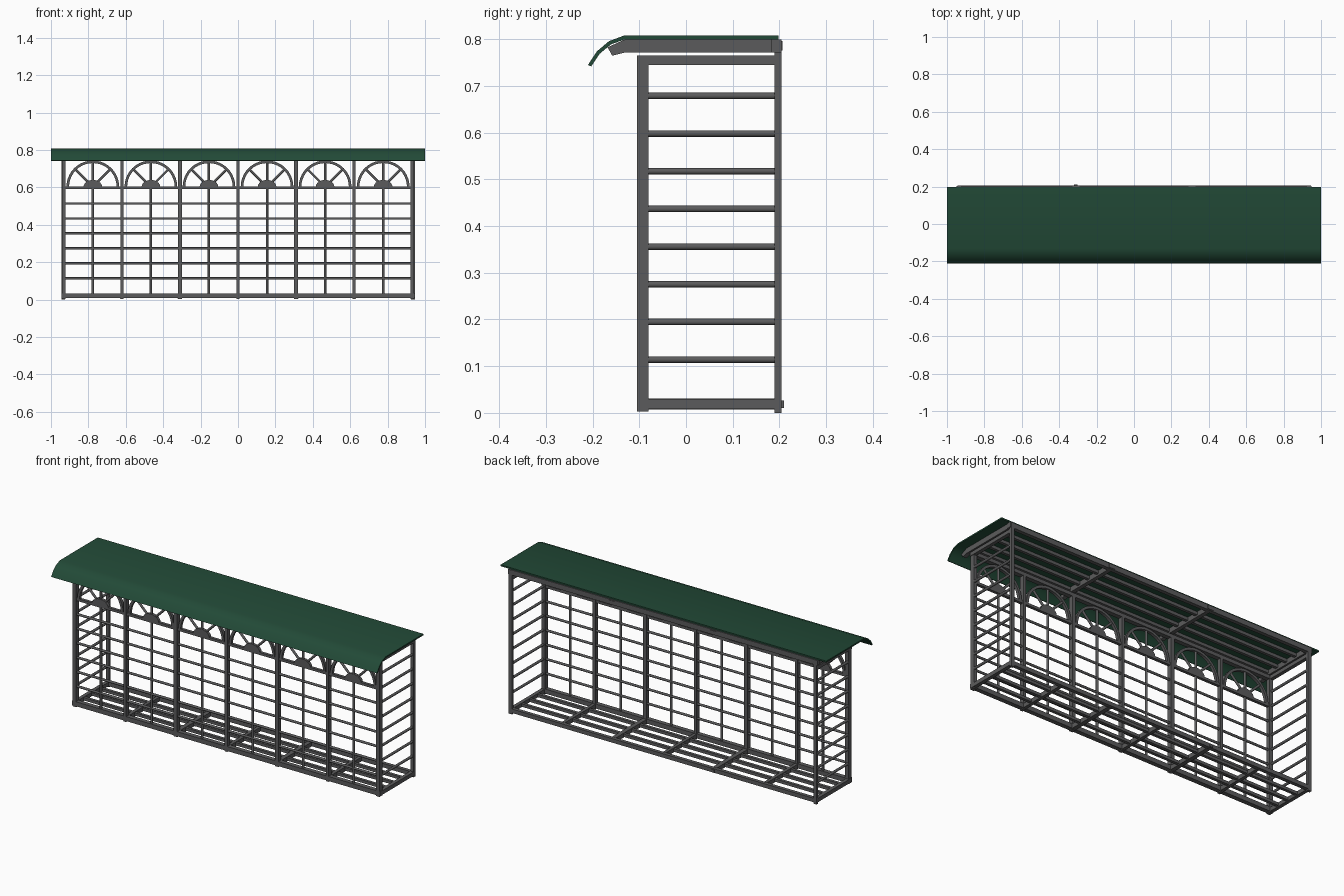
import bpy, bmesh, math
from mathutils import Vector, Matrix

if "Cube" in bpy.data.objects:
    bpy.data.objects.remove(bpy.data.objects["Cube"])


def material(name, col):
    m = bpy.data.materials.new(name)
    m.diffuse_color = (*col, 1)
    m.use_nodes = True
    m.node_tree.nodes["Principled BSDF"].inputs["Base Color"].default_value = m.diffuse_color
    return m


GREY = material("dark grey metal", (0.105, 0.105, 0.107))
GREEN = material("dark green roof", (0.016, 0.068, 0.038))


def finish(bm, name, mat, smooth=False):
    bmesh.ops.recalc_face_normals(bm, faces=bm.faces)
    me = bpy.data.meshes.new(name)
    bm.to_mesh(me)
    bm.free()
    me.materials.append(mat)
    ob = bpy.data.objects.new(name, me)
    bpy.context.collection.objects.link(ob)
    if smooth:
        bpy.ops.object.select_all(action='DESELECT')
        ob.select_set(True)
        bpy.context.view_layer.objects.active = ob
        bpy.ops.object.shade_smooth_by_angle(angle=math.radians(50))
    return ob


def box(bm, x0, x1, y0, y1, z0, z1):
    m = Matrix.Translation(((x0 + x1) / 2, (y0 + y1) / 2, (z0 + z1) / 2))
    m = m @ Matrix.Diagonal((x1 - x0, y1 - y0, z1 - z0, 1))
    bmesh.ops.create_cube(bm, size=1, matrix=m)


def rod(bm, a, b, r=0.0065):
    a, b = Vector(a), Vector(b)
    d = b - a
    m = Matrix.Translation((a + b) / 2) @ d.to_track_quat('Z', 'Y').to_matrix().to_4x4()
    bmesh.ops.create_cone(bm, cap_ends=True, segments=12, radius1=r, radius2=r,
                          depth=d.length, matrix=m)


def prism(bm, pts, axis, lo, hi):
    """Extrude a 2D outline along x (pts are y,z) or along y (pts are x,z)."""
    def at(p, t):
        return (t, p[0], p[1]) if axis == 'x' else (p[0], t, p[1])
    a = [bm.verts.new(at(p, lo)) for p in pts]
    b = [bm.verts.new(at(p, hi)) for p in pts]
    n = len(pts)
    bm.faces.new(a)
    bm.faces.new(b[::-1])
    for i in range(n):
        j = (i + 1) % n
        bm.faces.new((a[i], b[i], b[j], a[j]))


BAY = 0.3105
W = 0.945
FY0, FY1, FYM = -0.105, -0.08, -0.0925
posts = [BAY * i for i in range(-3, 4)]
centres = [BAY * (i + 0.5) for i in range(-3, 3)]
levels = [0.114 + 0.08 * i for i in range(6)]

# front posts: heavier at the joints between the three sections
bm = bmesh.new()
for i, x in enumerate(posts):
    h = 0.0105 if i in (0, 2, 4, 6) else 0.008
    box(bm, x - h, x + h, FY0, FY1, 0.003, 0.765)
finish(bm, "front_posts", GREY)

# front rails
bm = bmesh.new()
box(bm, -W, W, FY0, FY1, 0.008, 0.033)
box(bm, -W, W, FY0, FY1, 0.745, 0.765)
box(bm, -W + .01, W - .01, FYM - .008, FYM + .008, 0.592, 0.606)
finish(bm, "front_rails", GREY)

# front lattice rods
bm = bmesh.new()
for z in levels:
    rod(bm, (-W + .01, FYM, z), (W - .01, FYM, z))
for x in centres:
    rod(bm, (x, FYM, 0.03), (x, FYM, 0.6))
finish(bm, "front_lattice", GREY, True)

# fan arches
bm = bmesh.new()
for cx in centres:
    arc = [math.pi * i / 20 for i in range(21)]
    ring = [(cx + .141 * math.cos(a), .603 + .141 * math.sin(a)) for a in arc]
    ring += [(cx + .127 * math.cos(a), .603 + .127 * math.sin(a)) for a in arc[::-1]]
    prism(bm, ring, 'y', FYM - .008, FYM + .008)
    hub = [(cx + .05 * math.cos(a), .603 + .037 * math.sin(a)) for a in arc[::2]]
    prism(bm, hub, 'y', FYM - .008, FYM + .008)
    for a in (math.pi / 4, math.pi / 2, 3 * math.pi / 4):
        rod(bm, (cx + .02 * math.cos(a), FYM, .603 + .02 * math.sin(a)),
            (cx + .133 * math.cos(a), FYM, .603 + .133 * math.sin(a)))
finish(bm, "fan_arches", GREY, True)

# ends: rear post, rails and rungs
for side, name in ((1, "right"), (-1, "left")):
    bm = bmesh.new()
    x0, x1 = sorted((side * (W - 0.02), side * W))
    box(bm, x0, x1, 0.19, 0.205, 0, 0.80)
    box(bm, x0, x1, FY1, 0.19, 0.008, 0.03)
    box(bm, x0, x1, FY1, 0.19, 0.745, 0.765)
    finish(bm, name + "_end_frame", GREY)
    bm = bmesh.new()
    x = side * (W - 0.01)
    for i in range(8):
        z = 0.114 + 0.0807 * i
        rod(bm, (x, FY1 - .005, z), (x, 0.192, z), 0.007)
    finish(bm, name + "_end_rungs", GREY, True)

# floor frame: rear rail, slats and cross beams
bm = bmesh.new()
box(bm, -W, W, 0.185, 0.205, 0.008, 0.03)
for y in (-0.025, 0.045, 0.115):
    box(bm, -W + .01, W - .01, y - .008, y + .008, 0.012, 0.028)
for i, x in enumerate(posts[1:-1]):
    h = 0.012 if i in (1, 3) else 0.009
    box(bm, x - h, x + h, FY1, 0.19, 0.007, 0.031)
box(bm, -0.32, -0.302, 0.2, 0.21, 0.01, 0.026)
finish(bm, "floor_frame", GREY)

# roof frame: rear beam, purlins, joint plates
bm = bmesh.new()
box(bm, -0.95, 0.95, 0.183, 0.204, 0.772, 0.80)
for y in (0.11, 0.04, -0.03, -0.10):
    box(bm, -W, W, y - .008, y + .008, 0.782, 0.799)
for x in (-BAY, BAY):
    box(bm, x - .018, x + .018, 0.2, 0.207, 0.776, 0.796)
finish(bm, "roof_frame", GREY)

# rafters with a drooped nose
bm = bmesh.new()
nose = [(0.19, 0.80), (-0.13, 0.80), (-0.168, 0.783), (-0.158, 0.765),
        (-0.13, 0.772), (0.19, 0.772)]
for x in (-W + .01, -BAY, BAY, W - .01):
    prism(bm, nose, 'x', x - .011, x + .011)
finish(bm, "rafters", GREY)

# roof sheet with a curved front lip
outer = [(0.198, 0.808), (-0.133, 0.808), (-0.165, 0.796), (-0.191, 0.774), (-0.21, 0.745)]
inner = [(-0.203, 0.742), (-0.185, 0.769), (-0.161, 0.789), (-0.131, 0.80), (0.198, 0.80)]
bm = bmesh.new()
prism(bm, outer + inner, 'x', -1, 1)
finish(bm, "roof_sheet", GREEN, True)
